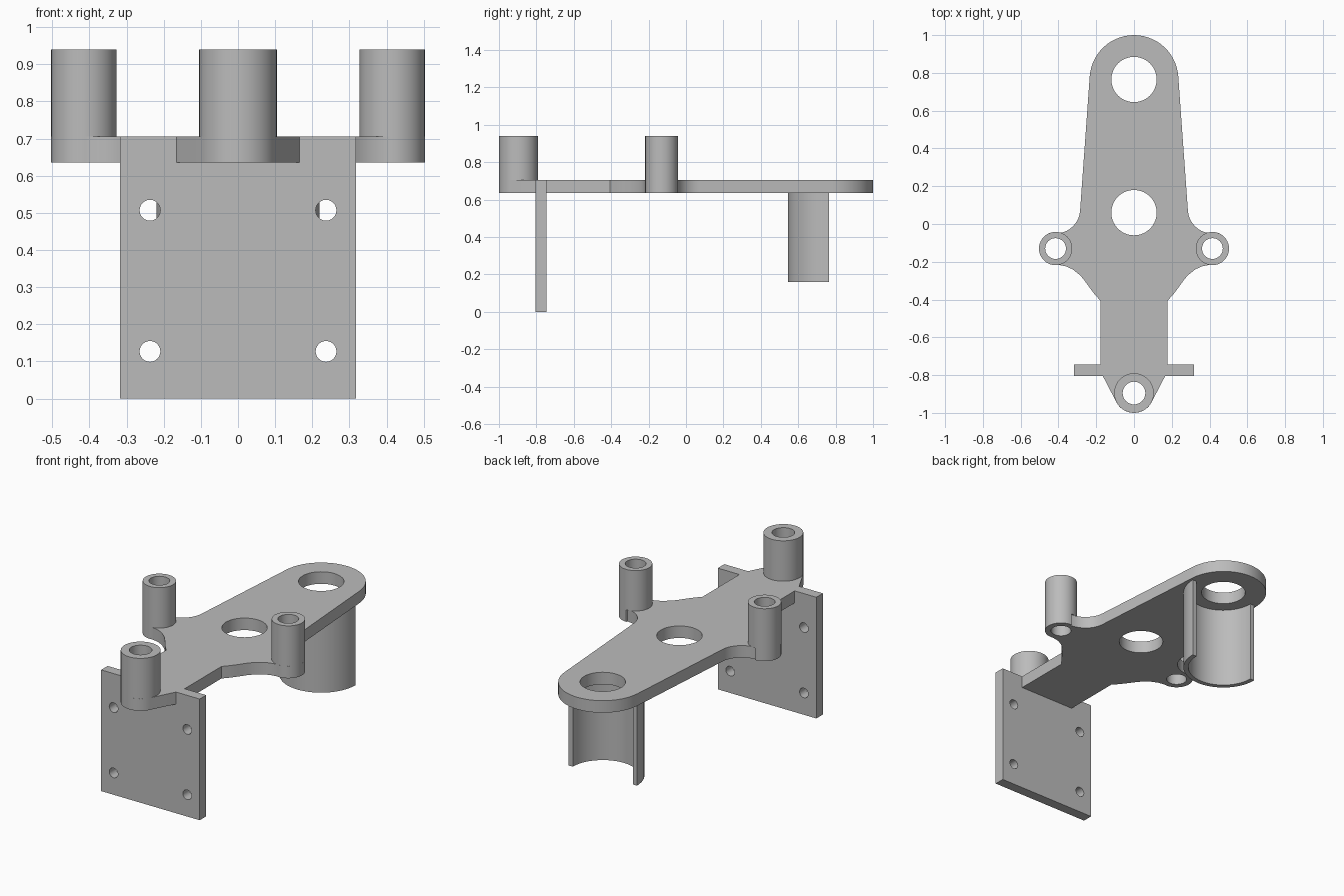
import bpy, bmesh
from math import sin, cos, radians
from mathutils import Matrix

if "Cube" in bpy.data.objects:
    bpy.data.objects.remove(bpy.data.objects["Cube"])

GREY = (0.5, 0.5, 0.5, 1)
mat = bpy.data.materials.new("plain grey")
mat.use_nodes = True
mat.diffuse_color = GREY
mat.node_tree.nodes["Principled BSDF"].inputs["Base Color"].default_value = GREY


def arc(cx, cy, r, a0, a1, n=16):
    """Points along an arc, angles in degrees, both ends included."""
    angles = [radians(a0 + (a1 - a0) * i / n) for i in range(n + 1)]
    return [(cx + r * cos(a), cy + r * sin(a)) for a in angles]


def circle(cx, cy, r, n=40):
    return arc(cx, cy, r, 0, 360, n)[:-1]


def mirrored(half):
    """Close a right-hand half outline with its mirror image."""
    return half + [(-x, y) for x, y in reversed(half) if abs(x) > 1e-5]


def slab(name, loops, low, high, upright=False):
    """Extrude an outline (first loop) with holes (other loops)."""
    bm = bmesh.new()
    edges = []
    for loop in loops:
        vs = [bm.verts.new((x, y, low)) for x, y in loop]
        edges += [bm.edges.new((v, vs[i - 1])) for i, v in enumerate(vs)]
    bmesh.ops.triangle_fill(bm, edges=edges, use_beauty=True, normal=(0, 0, 1))
    new = bmesh.ops.extrude_face_region(bm, geom=bm.faces[:], use_keep_orig=True)
    top = [g for g in new["geom"] if isinstance(g, bmesh.types.BMVert)]
    bmesh.ops.translate(bm, verts=top, vec=(0, 0, high - low))
    if upright:  # outline y becomes height, extrusion runs towards -y
        bmesh.ops.transform(bm, matrix=Matrix.Rotation(radians(90), 4, "X"), verts=bm.verts)
    bmesh.ops.recalc_face_normals(bm, faces=bm.faces)
    mesh = bpy.data.meshes.new(name)
    bm.to_mesh(mesh)
    bm.free()
    mesh.materials.append(mat)
    obj = bpy.data.objects.new(name, mesh)
    bpy.context.collection.objects.link(obj)
    bpy.ops.object.select_all(action="DESELECT")
    obj.select_set(True)
    bpy.context.view_layer.objects.active = obj
    bpy.ops.object.shade_smooth_by_angle(angle=radians(30))
    return obj


DECK_LOW, DECK_TOP, POST_TOP = 0.635, 0.705, 0.94
SIDE = (0.415, -0.13)
FRONT = (0, -0.895)
BACK_Y = 0.765
posts = {
    "left_post": (SIDE, 0.088, 0.055),
    "right_post": ((-SIDE[0], SIDE[1]), 0.088, 0.055),
    "front_post": (FRONT, 0.105, 0.06),
}

# Deck: rounded back, tapering sides, ears round the posts, neck and nose
half = arc(0, BACK_Y, 0.235, 90, 4, 14)
half += arc(0.415, 0.08, 0.13, 184, 268, 10)
half += arc(*SIDE, 0.088, 90, -100, 24)
half += [(0.36, -0.224), (0.325, -0.24), (0.285, -0.272), (0.265, -0.295),
         (0.235, -0.337), (0.21, -0.37), (0.178, -0.406), (0.178, -0.805), (0.165, -0.805)]
half += arc(*FRONT, 0.105, -27, -90, 8)
holes = [circle(0, BACK_Y, 0.12), circle(0, 0.06, 0.12)]
holes += [circle(*centre, bore) for centre, _, bore in posts.values()]
slab("deck", [mirrored(half)] + holes, DECK_LOW, DECK_TOP)

# Hollow posts standing on the deck
for name, (centre, radius, bore) in posts.items():
    slab(name, [circle(*centre, radius), circle(*centre, bore)], DECK_TOP, POST_TOP)

# Upright mounting plate, notched to hold the deck, with four screw holes
plate = mirrored([(0.178, DECK_LOW), (0.178, DECK_TOP), (0.317, DECK_TOP), (0.317, 0)])
screws = [circle(x, z, 0.028, 24) for x in (-0.237, 0.237) for z in (0.127, 0.507)]
slab("mounting_plate", [plate] + screws, 0.745, 0.805, upright=True)

# Half tube hanging under the back end, open to the rear
shell = arc(0, BACK_Y, 0.22, 180, 360, 28) + arc(0, BACK_Y, 0.193, 360, 180, 28)
slab("half_tube", [shell], 0.16, DECK_LOW)
